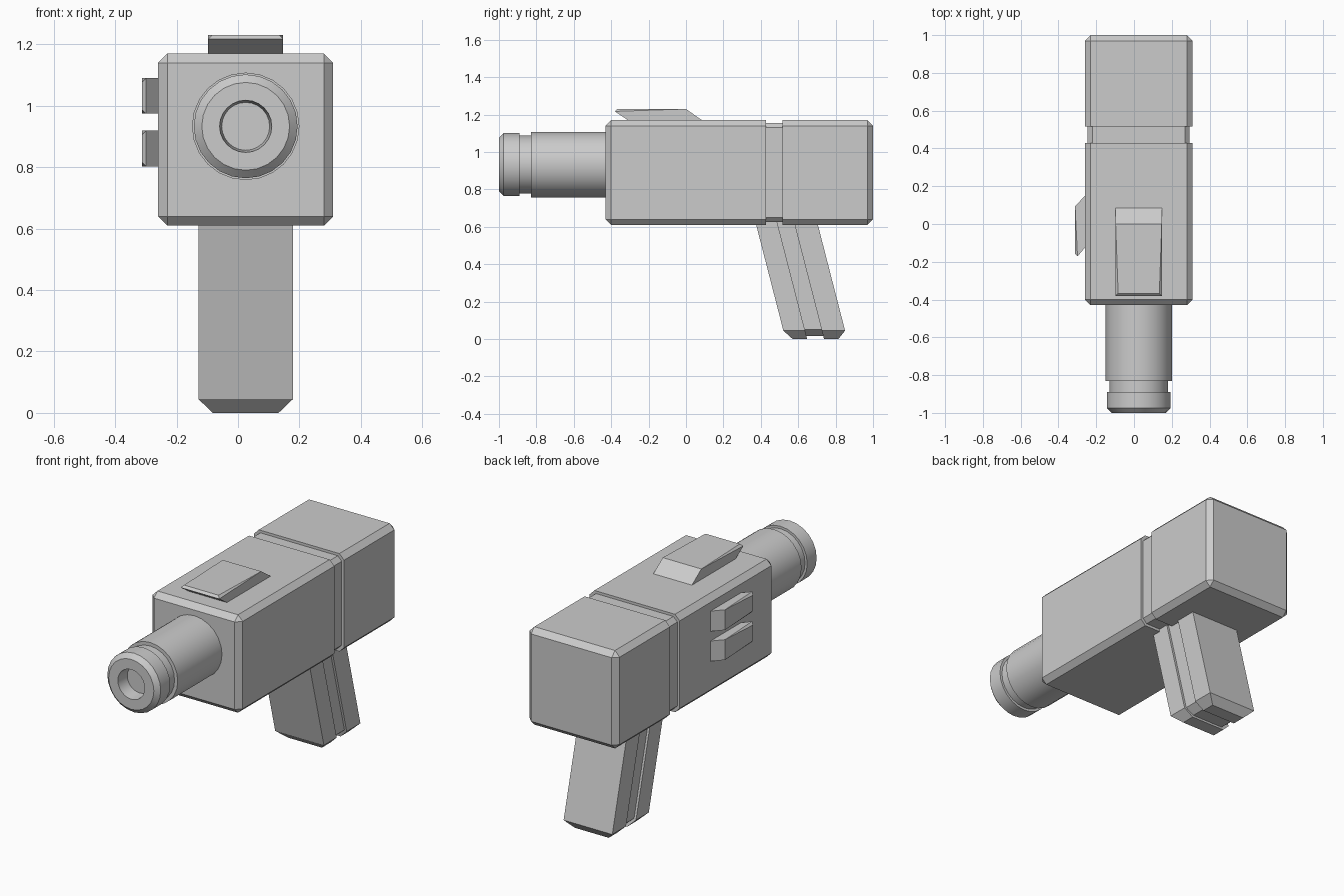
import bpy, bmesh
from math import sin, cos, tau

if "Cube" in bpy.data.objects:
    bpy.data.objects.remove(bpy.data.objects["Cube"])

CX = 0.025  # centre line of the body


def loft(name, rings, smooth=False):
    """Skin a closed solid through rings of equal point count."""
    bm = bmesh.new()
    loops = [[bm.verts.new(p) for p in ring] for ring in rings]
    n = len(rings[0])
    for a, b in zip(loops, loops[1:]):
        for i in range(n):
            j = (i + 1) % n
            bm.faces.new((a[i], a[j], b[j], b[i]))
    bm.faces.new(loops[0])
    bm.faces.new(loops[-1])
    bmesh.ops.remove_doubles(bm, verts=bm.verts, dist=1e-5)
    bmesh.ops.recalc_face_normals(bm, faces=bm.faces)
    mesh = bpy.data.meshes.new(name)
    bm.to_mesh(mesh)
    bm.free()
    obj = bpy.data.objects.new(name, mesh)
    bpy.context.collection.objects.link(obj)
    if smooth:
        bpy.ops.object.select_all(action='DESELECT')
        obj.select_set(True)
        bpy.context.view_layer.objects.active = obj
        bpy.ops.object.shade_smooth_by_angle(angle=0.52)
    return obj


# Receiver: chamfered block with a shallow groove around it
def body_ring(y, inset, c):
    w, h = 0.285 - inset, 0.28 - inset
    pts = [(w, h - c), (w - c, h), (c - w, h), (-w, h - c),
           (-w, c - h), (c - w, -h), (w - c, -h), (w, c - h)]
    return [(CX + x, y, 0.89 + z) for x, z in pts]


loft("receiver", [body_ring(*s) for s in (
    (-0.43, 0.03, 0), (-0.40, 0, 0.03),
    (0.428, 0, 0.03), (0.428, 0.015, 0.025),
    (0.516, 0.015, 0.025), (0.516, 0, 0.03),
    (0.97, 0, 0.03), (1.0, 0.03, 0))])


# Grip: slanted block, chamfered at the foot, grooved down the sides
def grip_ring(u, inset, c, bottom):
    w = 0.154 - inset
    pts = [(-w, 0.63), (-w, 0.045 + inset * 0.5), (c - w, bottom),
           (w - c, bottom), (w, 0.045 + inset * 0.5), (w, 0.63)]
    return [(CX + x, u - 0.257 * z, z) for x, z in pts]


loft("grip", [grip_ring(*s) for s in (
    (0.532, 0, 0, 0.045), (0.57, 0, 0.047, 0),
    (0.648, 0, 0.047, 0), (0.648, 0.013, 0.042, 0.015),
    (0.738, 0.013, 0.042, 0.015), (0.738, 0, 0.047, 0),
    (0.815, 0, 0.047, 0), (0.862, 0, 0, 0.045))])


# Barrel: turned profile with neck, muzzle ring and bore
def circle(y, r, n=24):
    return [(CX + r * cos(tau * i / n), y, 0.933 + r * sin(tau * i / n))
            for i in range(n)]


loft("barrel", [circle(*s) for s in (
    (-0.42, 0.175), (-0.83, 0.175), (-0.83, 0.155), (-0.89, 0.155),
    (-0.89, 0.169), (-0.975, 0.169), (-1.0, 0.143), (-1.0, 0.085),
    (-0.925, 0.078))], smooth=True)


# Raised wedges: overhanging at the front, sloping away at the back
def wedge(name, base, top, half, height, place):
    bev = 0.013
    (b0, b1), (t0, t1) = base, top
    rings = [
        [(b0, -half, -0.01), (b0, half, -0.01), (b1, half, -0.01), (b1, -half, -0.01)],
        [(b0, -half, 0), (b0, half, 0), (b1, half, 0), (b1, -half, 0)],
        [(t0, -half, height - bev), (t0, half, height - bev),
         (t1, half, height), (t1, -half, height)],
        [(t0 + bev, bev - half, height), (t0 + bev, half - bev, height),
         (t1, half, height), (t1, -half, height)]]
    loft(name, [[place(*p) for p in r] for r in rings])


wedge("top_sight", (-0.31, 0.085), (-0.38, 0.0), 0.122, 0.06,
      lambda y, w, h: (CX + w, y, 1.17 + h))
for label, zc in (("upper", 1.032), ("lower", 0.861)):
    wedge(label + "_side_tab", (-0.125, 0.15), (-0.172, 0.093), 0.058, 0.052,
          lambda y, w, h, zc=zc: (-0.26 - h, y, zc + w))
